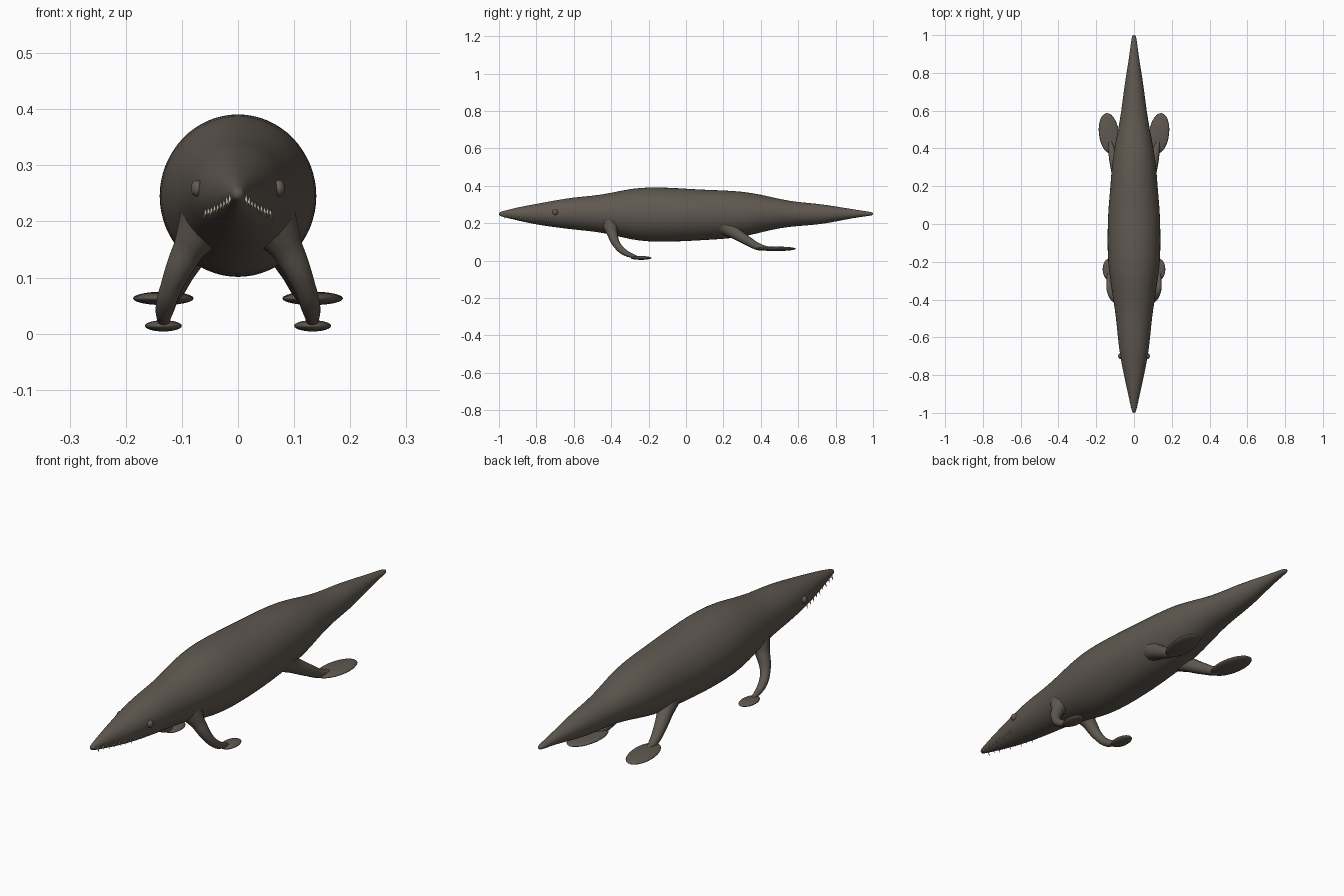
import bpy, bmesh, math
from mathutils import Vector, Matrix

cube = bpy.data.objects.get("Cube")
if cube:
    bpy.data.objects.remove(cube, do_unlink=True)


def material(name, rgb):
    m = bpy.data.materials.new(name)
    m.use_nodes = True
    m.diffuse_color = (*rgb, 1)
    m.node_tree.nodes["Principled BSDF"].inputs["Base Color"].default_value = (*rgb, 1)
    return m


skin = material("grey brown skin", (0.115, 0.098, 0.081))
eye_colour = material("eye brown", (0.13, 0.1, 0.085))
ivory = material("tooth ivory", (0.62, 0.57, 0.46))


def finish(name, bm, mat):
    mesh = bpy.data.meshes.new(name)
    bmesh.ops.recalc_face_normals(bm, faces=bm.faces)
    bm.to_mesh(mesh)
    bm.free()
    mesh.materials.append(mat)
    mesh.shade_smooth()
    ob = bpy.data.objects.new(name, mesh)
    bpy.context.collection.objects.link(ob)
    return ob


# Body stations: half width, top height, bottom height, evenly spaced from snout to tail
STATIONS = [
    (.012, .262, .236), (.031, .285, .214), (.054, .303, .192), (.074, .322, .178),
    (.086, .339, .165), (.095, .346, .156), (.11, .362, .14), (.126, .385, .112),
    (.139, .393, .1), (.141, .391, .1), (.14, .385, .103), (.135, .379, .109),
    (.125, .376, .115), (.119, .37, .125), (.105, .354, .15), (.084, .329, .174),
    (.067, .312, .185), (.055, .305, .191), (.04, .29, .208), (.023, .273, .229),
    (.013, .26, .24)]


def surface(y, angle):
    """Point on the body skin at length y; angle 0 is the left flank."""
    t = min(max((y + 1) * 10, 0), 19.999)
    i = int(t)
    w, top, low = Vector(STATIONS[i]).lerp(Vector(STATIONS[i + 1]), t - i)
    return Vector((w * math.cos(angle), y,
                   (top + low) / 2 + (top - low) / 2 * math.sin(angle)))


# Body from snout to tail tip, with small rounded ends
bm = bmesh.new()
N = 32
rings = []
lengths = [-1 + i / 10 for i in range(21)]
for y in lengths:
    rings.append([bm.verts.new(surface(y, math.tau * k / N)) for k in range(N)])
for end, inset in ((0, 0.018), (-1, -0.018)):
    for v in rings[end]:
        v.co.y += inset * 0.6
    centre = sum((v.co for v in rings[end]), Vector()) / N
    cap = [bm.verts.new(centre + (v.co - centre) * 0.6 - Vector((0, inset * 0.6, 0)))
           for v in rings[end]]
    rings.insert(0 if end == 0 else len(rings), cap)
for a, b in zip(rings, rings[1:]):
    for k in range(N):
        bm.faces.new((a[k], a[(k + 1) % N], b[(k + 1) % N], b[k]))
bm.faces.new(rings[0])
bm.faces.new(rings[-1])
body = finish("body", bm, skin)
body.modifiers.new("smooth", 'SUBSURF').levels = 1
body.modifiers["smooth"].render_levels = 1


def limb(name, points, side):
    """Tapering leg along a smooth path of (x, y, z, radius)."""
    curve = bpy.data.curves.new(name, 'CURVE')
    curve.dimensions = '3D'
    curve.bevel_depth = 1
    curve.bevel_resolution = 4
    curve.use_fill_caps = True
    curve.resolution_u = 6
    s = curve.splines.new('BEZIER')
    s.bezier_points.add(len(points) - 1)
    for p, (x, y, z, r) in zip(s.bezier_points, points):
        p.co = (side * x, y, z)
        p.radius = r
        p.handle_left_type = p.handle_right_type = 'AUTO'
    curve.materials.append(skin)
    ob = bpy.data.objects.new(name, curve)
    bpy.context.collection.objects.link(ob)
    bpy.ops.object.select_all(action='DESELECT')
    ob.select_set(True)
    bpy.context.view_layer.objects.active = ob
    bpy.ops.object.convert(target='MESH')
    bpy.context.object.data.shade_smooth()


def ellipsoid(name, centre, radii, mat, turn=0):
    bm = bmesh.new()
    bmesh.ops.create_uvsphere(bm, u_segments=24, v_segments=12, radius=1,
                              matrix=Matrix.Translation(centre)
                              @ Matrix.Rotation(turn, 4, 'Z')
                              @ Matrix.Diagonal((*radii, 1)))
    finish(name, bm, mat)


FRONT_LEG = [(.058, -.405, .2, .05), (.088, -.395, .15, .029), (.118, -.37, .085, .02),
             (.13, -.33, .045, .017), (.133, -.265, .017, .009)]
REAR_LEG = [(.062, .2, .19, .05), (.085, .265, .145, .032), (.105, .33, .105, .025),
            (.118, .39, .073, .019), (.13, .45, .064, .008)]

for side, label in ((1, "left"), (-1, "right")):
    limb(label + "_front_leg", FRONT_LEG, side)
    limb(label + "_rear_leg", REAR_LEG, side)
    # Paddle feet
    ellipsoid(label + "_front_foot", (side * .133, -.24, .014), (.033, .056, .01), skin)
    ellipsoid(label + "_rear_foot", (side * .133, .48, .063), (.053, .108, .012), skin,
              -side * 0.12)
    # Eyes
    ellipsoid(label + "_eye", (side * .073, -.7, .259), (.011, .015, .015), eye_colour)
    # Teeth along the jaw line
    bm = bmesh.new()
    for i in range(9):
        root = surface(-.972 + i * .029, -.5)
        root.x *= side
        length = .026 if i % 2 == 0 else .018
        bmesh.ops.create_cone(bm, segments=8, cap_ends=True, radius1=.0045, radius2=.0003,
                              depth=length,
                              matrix=Matrix.Translation(root + Vector((0, 0, -.003)))
                              @ Matrix.Rotation(math.pi - side * .3, 4, 'Y'))
    finish(label + "_teeth", bm, ivory)
